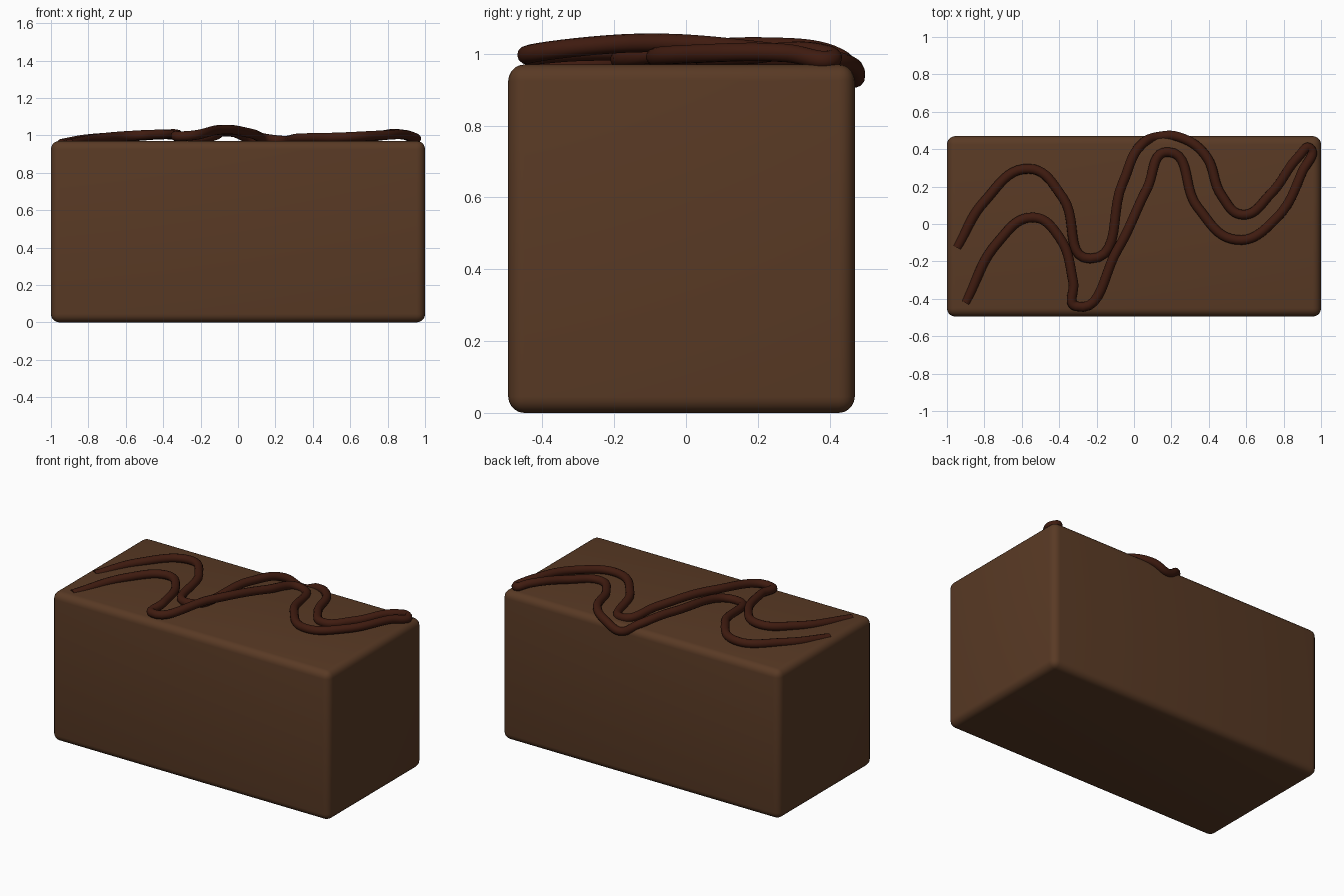
import bpy

if "Cube" in bpy.data.objects:
    bpy.data.objects.remove(bpy.data.objects["Cube"])


def material(name, rgb):
    m = bpy.data.materials.new(name)
    m.diffuse_color = (*rgb, 1)
    m.use_nodes = True
    m.node_tree.nodes["Principled BSDF"].inputs["Base Color"].default_value = m.diffuse_color
    return m


# Cake block with softly rounded edges
bpy.ops.mesh.primitive_cube_add(size=1, location=(0, -0.0125, 0.485))
cake = bpy.context.object
cake.name = "cake_block"
cake.scale = (2, 0.965, 0.97)
bpy.ops.object.transform_apply(location=False, rotation=False, scale=True)
bevel = cake.modifiers.new("rounded_edges", 'BEVEL')
bevel.width = 0.045
bevel.segments = 5
cake.data.materials.append(material("chocolate_cake", (0.1, 0.042, 0.018)))
bpy.ops.object.shade_smooth()

# Icing drizzle: one strand out along the top, over the back edge, and back again
path = [
    (-0.945, -0.125, 0.955), (-0.80, 0.12, 0.98), (-0.56, 0.295, 0.995),
    (-0.38, 0.14, 1.005), (-0.235, -0.185, 0.985), (-0.06, 0.22, 1.02),
    (0.04, 0.425, 0.99), (0.14, 0.468, 0.932), (0.25, 0.462, 0.965),
    (0.38, 0.37, 0.985), (0.47, 0.15, 0.985), (0.58, 0.05, 0.985),
    (0.73, 0.16, 0.995), (0.88, 0.36, 1.005), (0.94, 0.405, 0.985),
    (0.90, 0.28, 1.002), (0.76, 0.03, 1.0), (0.55, -0.085, 0.99),
    (0.34, 0.09, 0.985), (0.18, 0.385, 0.978), (0.07, 0.19, 1.01),
    (-0.09, -0.14, 1.03), (-0.31, -0.44, 0.995), (-0.325, -0.31, 1.005),
    (-0.40, -0.07, 1.005), (-0.54, 0.035, 1.0), (-0.73, -0.10, 0.985),
    (-0.90, -0.42, 0.955),
]
curve = bpy.data.curves.new("icing_drizzle", 'CURVE')
curve.dimensions = '3D'
curve.resolution_u = 10
curve.bevel_depth = 0.026
curve.bevel_resolution = 4
curve.use_fill_caps = True
spline = curve.splines.new('BEZIER')
spline.bezier_points.add(len(path) - 1)
for p, co in zip(spline.bezier_points, path):
    p.co = co
    p.handle_left_type = p.handle_right_type = 'AUTO'
drizzle = bpy.data.objects.new("icing_drizzle", curve)
bpy.context.collection.objects.link(drizzle)
curve.materials.append(material("dark_icing", (0.05, 0.011, 0.005)))
